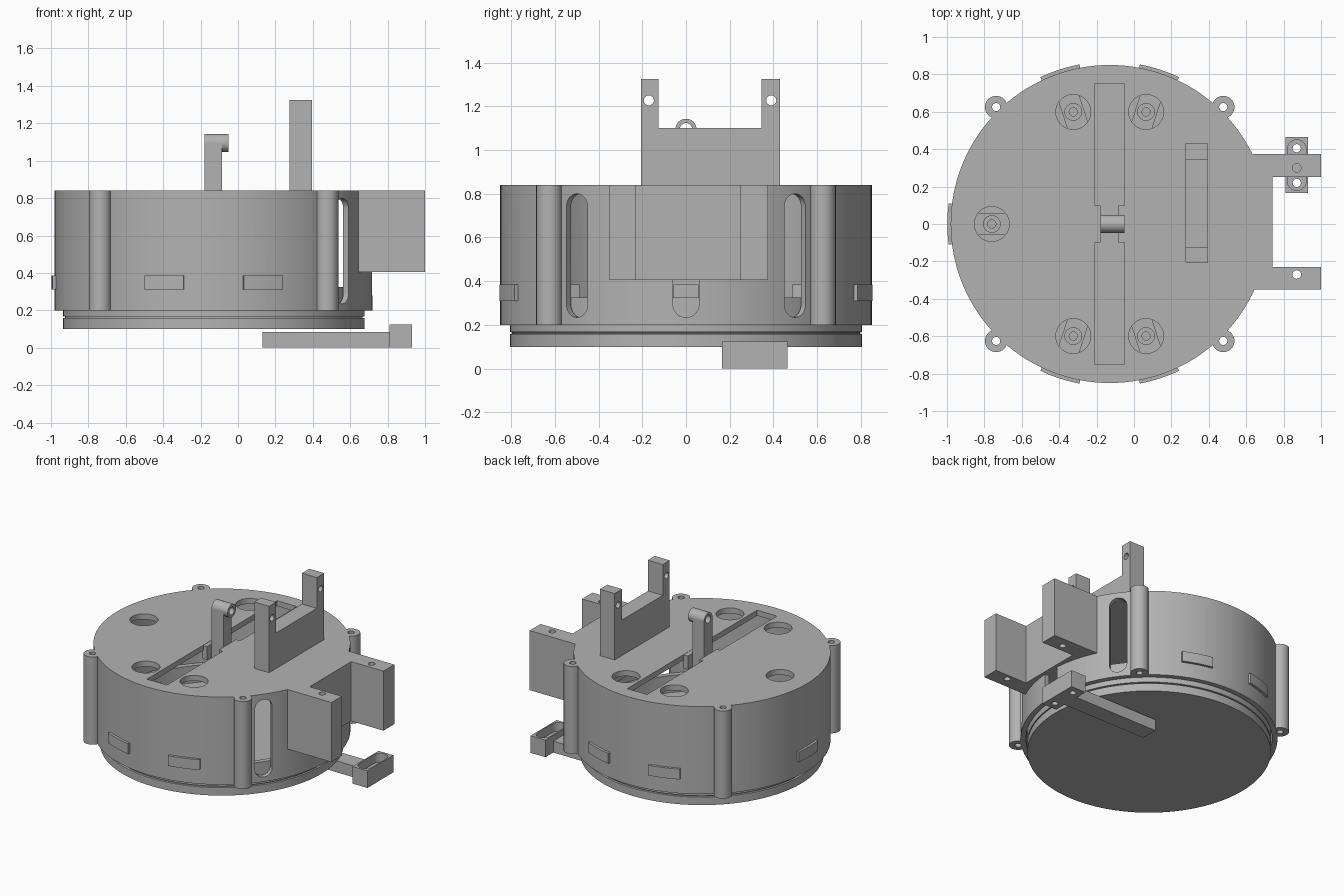
import bpy, bmesh, math
from mathutils import Matrix, Vector

if "Cube" in bpy.data.objects:
    bpy.data.objects.remove(bpy.data.objects["Cube"])

CX = -0.13          # drum axis
R = 0.85            # drum radius
grey = bpy.data.materials.new("mid grey")
grey.diffuse_color = (0.45, 0.45, 0.45, 1)
grey.use_nodes = True
grey.node_tree.nodes["Principled BSDF"].inputs["Base Color"].default_value = grey.diffuse_color


def finish(name, bm, mat=None):
    if mat:
        bm.transform(mat)
    bmesh.ops.recalc_face_normals(bm, faces=bm.faces)
    me = bpy.data.meshes.new(name)
    bm.to_mesh(me)
    bm.free()
    me.materials.append(grey)
    ob = bpy.data.objects.new(name, me)
    bpy.context.collection.objects.link(ob)
    return ob


def prism(name, pts, depth, mat=None):
    """Extrude an xy outline upward by depth."""
    bm = bmesh.new()
    f = bm.faces.new([bm.verts.new((x, y, 0)) for x, y in pts])
    g = bmesh.ops.extrude_face_region(bm, geom=[f])
    bmesh.ops.translate(bm, vec=(0, 0, depth),
                        verts=[v for v in g["geom"] if isinstance(v, bmesh.types.BMVert)])
    return finish(name, bm, mat)


def box(name, x, y, z, mat=None):
    pts = [(x[0], y[0]), (x[1], y[0]), (x[1], y[1]), (x[0], y[1])]
    return prism(name, pts, z[1] - z[0], (mat or Matrix()) @ Matrix.Translation((0, 0, z[0])))


def circle(r, n=32):
    return [(r * math.cos(2 * math.pi * i / n), r * math.sin(2 * math.pi * i / n)) for i in range(n)]


def rod(name, x, y, z, r, n=32):
    return prism(name, circle(r, n), z[1] - z[0], Matrix.Translation((x, y, z[0])))


def rod_x(name, x, y, z, r):
    return prism(name, circle(r), x[1] - x[0],
                 Matrix.Translation((x[0], y, z)) @ Matrix.Rotation(math.pi / 2, 4, 'Y'))


def stadium(half, r, n=12):
    """Rounded slot outline, long along x."""
    pts = []
    for s, a0 in ((1, -math.pi / 2), (-1, math.pi / 2)):
        pts += [(s * half + r * math.cos(a0 + math.pi * i / n), r * math.sin(a0 + math.pi * i / n))
                for i in range(n + 1)]
    return pts


def lathe(name, profile, n=128):
    """Spin a closed radius/height profile around the drum axis."""
    bm = bmesh.new()
    vs = [bm.verts.new((r, 0, z)) for r, z in profile]
    es = [bm.edges.new((vs[i], vs[(i + 1) % len(vs)])) for i in range(len(vs))]
    bmesh.ops.spin(bm, geom=vs + es, axis=(0, 0, 1), cent=(0, 0, 0),
                   angle=2 * math.pi, steps=n, use_merge=True)
    bmesh.ops.remove_doubles(bm, verts=bm.verts, dist=1e-5)
    return finish(name, bm, Matrix.Translation((CX, 0, 0)))


def cut(ob, cutters):
    for c in cutters:
        m = ob.modifiers.new("cut", 'BOOLEAN')
        m.operation, m.solver, m.object = 'DIFFERENCE', 'EXACT', c
    dg = bpy.context.evaluated_depsgraph_get()
    me = bpy.data.meshes.new_from_object(ob.evaluated_get(dg))
    ob.modifiers.clear()
    ob.data = me
    for c in cutters:
        bpy.data.objects.remove(c)
    return ob


def spoke(deg):
    return Matrix.Translation((CX, 0, 0)) @ Matrix.Rotation(math.radians(deg), 4, 'Z')


TABS = (72, 108, 180, 252, 288)
POSTS = [(CX + sx * 0.607, sy * 0.625) for sx in (-1, 1) for sy in (-1, 1)]

# Drum shell with top plate, wall slots, round access holes and a long top slot
shell = lathe("drum_shell", [(0, 0.84), (R, 0.84), (R, 0.2), (0.815, 0.2), (0.815, 0.8), (0, 0.8)])
cutters = [box("c", (-0.21, -0.05), (-0.75, 0.75), (0.7, 0.9))]
for k in range(10):
    m = spoke(36 * k) @ Matrix.Translation((0.7, 0, 0.517)) @ Matrix.Rotation(math.pi / 2, 4, 'Y')
    cutters.append(prism("c", stadium(0.223, 0.06), 0.3, m))
for a in TABS:
    p = spoke(a) @ Vector((0.63, 0, 0))
    cutters.append(rod("c", p.x, p.y, (0.7, 0.9), 0.093, 48))
cutters += [rod("c", x, y, (0.1, 0.9), 0.022, 16) for x, y in POSTS]
cut(shell, cutters)

# Base: grooved disc with a raised inner rim
lathe("base_cup", [(0, 0.1), (0.806, 0.1), (0.806, 0.158), (0.795, 0.16), (0.795, 0.166),
                   (0.806, 0.168), (0.806, 0.325), (0.77, 0.325), (0.77, 0.2), (0, 0.2)])

# Screw posts around the wall
for x, y in POSTS:
    cut(rod("screw_post", x, y, (0.2, 0.84), 0.06), [rod("c", x, y, (0.1, 0.9), 0.022, 16)])

# Slot sliders: curved outer tab and drilled inner block
for a in TABS:
    arc = [math.radians(-7.3 + 14.6 * i / 8) for i in range(9)]
    pts = [(0.868 * math.cos(t), 0.868 * math.sin(t)) for t in arc]
    pts += [(0.845 * math.cos(t), 0.845 * math.sin(t)) for t in reversed(arc)]
    prism("slider_tab", pts, 0.075, spoke(a) @ Matrix.Translation((0, 0, 0.31)))
    block = box("slider_block", (0.53, 0.85), (-0.058, 0.058), (0.31, 0.385), spoke(a))
    p = spoke(a) @ Vector((0.63, 0, 0))
    cut(block, [rod("c", p.x, p.y, (0.35, 0.45), 0.045, 24), rod("c", p.x, p.y, (0.25, 0.45), 0.022, 16)])

# Sliding hook: upright with a rounded eye and guide flanges in the slot
eye_hole = lambda: rod_x("c", (-0.3, 0.1), 0, 1.095, 0.028)
cut(box("hook_upright", (-0.18, -0.085), (-0.048, 0.048), (0.74, 1.095)), [eye_hole()])
cut(rod_x("hook_eye", (-0.18, -0.05), 0, 1.095, 0.048), [eye_hole()])
for x in ((-0.215, -0.18), (-0.085, -0.05)):
    box("hook_guide", x, (-0.1, 0.1), (0.74, 0.838))

# Forked bracket on the top plate
fork = prism("fork_bracket", [(-0.205, 0.83), (0.43, 0.83), (0.43, 1.325), (0.345, 1.325), (0.345, 1.1),
                              (-0.125, 1.1), (-0.125, 1.325), (-0.205, 1.325)], 0.12,
             Matrix(((0, 0, 1, 0.275), (1, 0, 0, 0), (0, 1, 0, 0), (0, 0, 0, 1))))
cut(fork, [rod_x("c", (0.2, 0.5), y, 1.227, 0.023) for y in (-0.17, 0.39)])

# Side mount with two drilled arms
mount = prism("side_mount", [(0.6, -0.35), (1, -0.35), (1, -0.23), (0.74, -0.23),
                             (0.74, 0.25), (1, 0.25), (1, 0.375), (0.6, 0.375)], 0.435,
              Matrix.Translation((0, 0, 0.405)))
cut(mount, [rod("c", 0.87, y, (0.3, 0.95), 0.023, 20) for y in (-0.27, 0.3)])

# Lever below the drum with a recessed end pad
box("lever_bar", (0.13, 0.82), (0.25, 0.375), (0, 0.083))
pad = box("lever_pad", (0.81, 0.93), (0.165, 0.465), (0, 0.125))
turn = Matrix.Translation((0.87, 0.315, 0.06)) @ Matrix.Rotation(math.pi / 2, 4, 'Z')
cut(pad, [prism("c", stadium(0.085, 0.05), 0.2, turn)]
    + [rod("c", 0.87, y, (-0.1, 0.2), 0.022, 16) for y in (0.22, 0.405)])

# Smooth round walls, keep edges crisp
for ob in bpy.context.scene.objects:
    ob.select_set(True)
    bpy.context.view_layer.objects.active = ob
bpy.ops.object.shade_smooth_by_angle(angle=math.radians(30))
